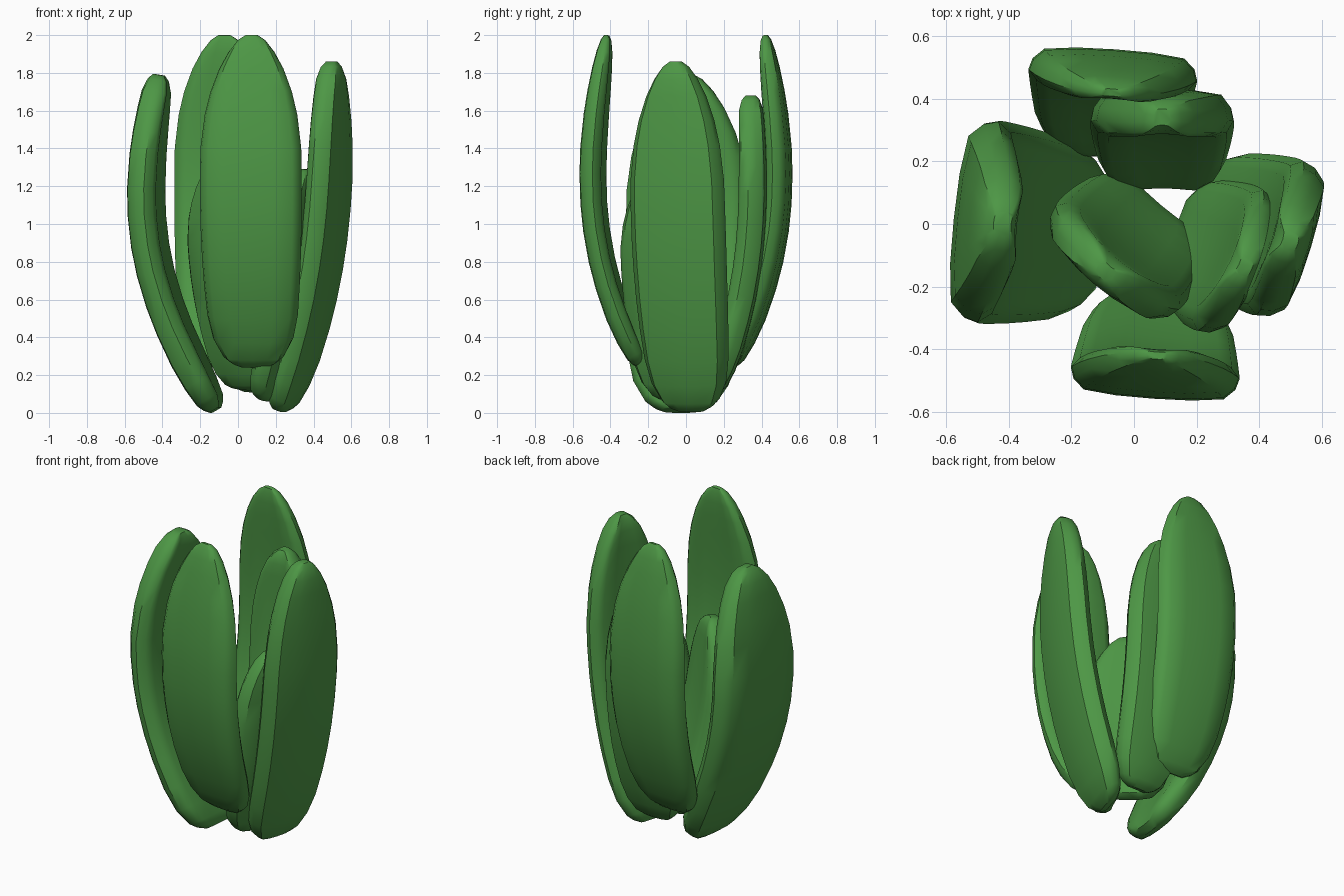
import bpy
import bmesh
import math
from mathutils import Vector

cube = bpy.data.objects.get("Cube")
if cube:
    bpy.data.objects.remove(cube, do_unlink=True)

green = bpy.data.materials.new("leaf green")
green.use_nodes = True
color = (0.075, 0.31, 0.06, 1)
green.diffuse_color = color
green.node_tree.nodes["Principled BSDF"].inputs["Base Color"].default_value = color

# Half cross-section: nearly flat outside, chamfered rim, slightly hollow inside
HALF = [(0, .5), (.45, .48), (.83, .39), (.96, .13), (1, -.15),
        (.9, -.4), (.75, -.48), (.4, -.44), (0, -.42)]
SECTION = HALF + [(-u, v) for u, v in HALF[-2:0:-1]]

# Stations along the leaf: position, width factor, thickness factor
STATIONS = [(0, .3, .35), (.012, .47, .6), (.03, .61, .8), (.08, .79, .93),
            (.15, .89, 1), (.24, .94, 1), (.32, .97, 1), (.41, .99, 1),
            (.49, 1, 1), (.58, 1, 1), (.66, .99, 1), (.76, .91, .95),
            (.83, .8, .88), (.9, .63, .76), (.95, .45, .62), (.985, .27, .42),
            (1, .12, .2)]


def leaf(name, base, top, angle, lean, bow, half_width, thick, blunt=.6, skew=.85):
    """Loft one leaf that leans and bows outwards; blunt keeps the tip thick."""
    a = math.radians(angle)
    out = Vector((math.cos(a), math.sin(a), 0))
    side = Vector((-out.y, out.x, 0))

    def spine(t):
        t = min(max(t, 0), 1)
        reach = lean * t + bow * math.sin(math.pi * t ** skew)
        return Vector(base) + out * reach + Vector((0, 0, (top - base[2]) * t))

    bm = bmesh.new()
    rings = []
    for t, w, d in STATIONS:
        if t > .5:
            d += (1 - d) * blunt * min(1, (1.02 - t) * 17)
        centre = spine(t)
        along = (spine(t + .04) - spine(t - .04)).normalized()
        normal = side.cross(along)
        rings.append([bm.verts.new(centre + side * (u * w * half_width)
                                   + normal * (v * d * thick))
                      for u, v in SECTION])
    n = len(SECTION)
    for low, high in zip(rings, rings[1:]):
        for i in range(n):
            j = (i + 1) % n
            bm.faces.new((low[i], low[j], high[j], high[i]))
    bm.faces.new(rings[0])
    bm.faces.new(rings[-1])
    bmesh.ops.recalc_face_normals(bm, faces=bm.faces)
    mesh = bpy.data.meshes.new(name)
    bm.to_mesh(mesh)
    bm.free()
    mesh.materials.append(green)
    obj = bpy.data.objects.new(name, mesh)
    bpy.context.collection.objects.link(obj)
    bpy.ops.object.select_all(action='DESELECT')
    obj.select_set(True)
    bpy.context.view_layer.objects.active = obj
    bpy.ops.object.shade_smooth_by_angle(angle=math.radians(40))


# Tall front and back leaves are half-turn copies with thin tips
for name, s, angle in (("front_leaf", 1, -94), ("back_leaf", -1, 86)):
    leaf(name, (.085 * s, -.23 * s, .25), 2, angle, .19, .17, .27, .125, 0)

# Outer side leaves
leaf("right_leaf", (-.12, -.03, .015), 1.79, 174, .3, .205, .325, .17, skew=.95)
leaf("left_leaf", (.22, .03, .015), 1.86, -17, .29, .11, .26, .15)

# Shorter inner leaves
leaf("inner_back_leaf", (.09, .14, .12), 1.68, 90, .2, .1, .23, .155)
leaf("inner_right_leaf", (.07, .04, .13), 1.32, 230, .25, .06, .26, .14)
leaf("inner_left_leaf", (.145, -.04, .07), 1.29, -25, .23, .06, .25, .13)
